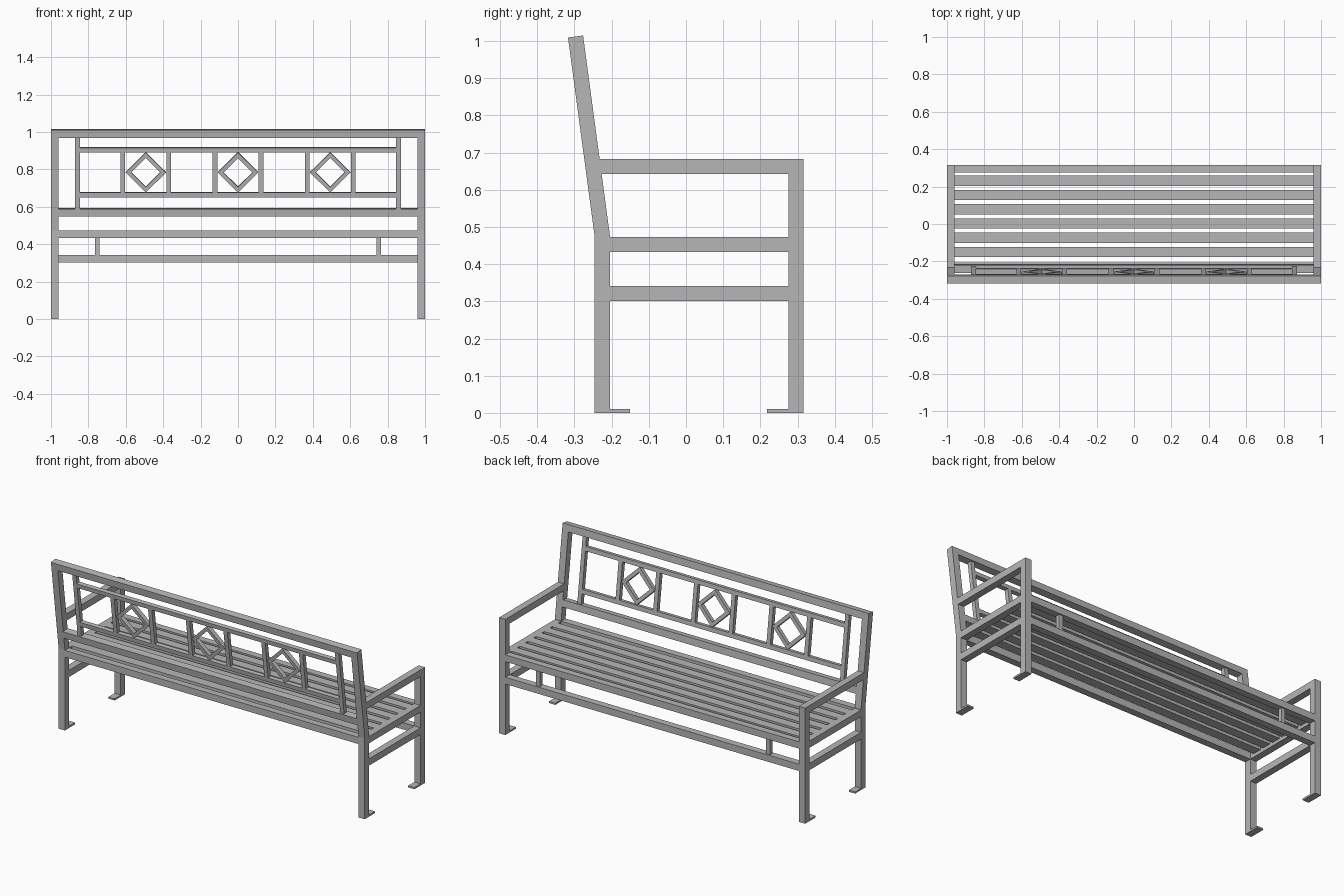
import bpy, bmesh, math
from mathutils import Matrix

cube = bpy.data.objects.get("Cube")
if cube:
    bpy.data.objects.remove(cube, do_unlink=True)

grey = bpy.data.materials.new("grey_metal")
grey.use_nodes = True
colour = (0.47, 0.47, 0.47, 1)
grey.diffuse_color = colour
grey.node_tree.nodes["Principled BSDF"].inputs["Base Color"].default_value = colour

TUBE = 0.041            # heavy square tube
THIN = 0.025            # light square tube
INNER = 1 - TUBE        # inside face of the side frames
LEG_Y = -0.2255         # centre of the rear leg
BEND_Z = 0.478          # height where the rear leg starts to lean
LEAN = math.atan(0.134)
BACK_LEN = 0.539
BACK = Matrix.Translation((0, LEG_Y, BEND_Z)) @ Matrix.Rotation(LEAN, 4, "X")


def finish(name, bm, matrix=None):
    if matrix:
        bm.transform(matrix)
    bmesh.ops.recalc_face_normals(bm, faces=bm.faces)
    mesh = bpy.data.meshes.new(name)
    bm.to_mesh(mesh)
    bm.free()
    mesh.materials.append(grey)
    obj = bpy.data.objects.new(name, mesh)
    bpy.context.collection.objects.link(obj)
    return obj


def box(name, x, y, z, matrix=None):
    """Box given by its (low, high) range on each axis."""
    bm = bmesh.new()
    bmesh.ops.create_cube(bm, size=1)
    for v in bm.verts:
        v.co = [r[0] if c < 0 else r[1] for c, r in zip(v.co, (x, y, z))]
    return finish(name, bm, matrix)


def mid(centre, width):
    return (centre - width / 2, centre + width / 2)


def up(z):
    """Distance along the leaning back for a given height."""
    return (z - BEND_Z) / math.cos(LEAN)


def back_bar(name, x, z, depth=THIN):
    return box(name, x, mid(0, depth), (up(z[0]), up(z[1])), BACK)


def bent_post(name, x):
    """Rear leg that leans backwards above the seat."""
    bm = bmesh.new()
    h = TUBE / 2
    shift = h * math.tan(LEAN / 2)
    top = [BACK @ Matrix.Translation((0, d, BACK_LEN)).to_translation() for d in (h, -h)]
    outline = [(LEG_Y - h, 0), (LEG_Y + h, 0), (LEG_Y + h, BEND_Z + shift),
               (top[0].y, top[0].z), (top[1].y, top[1].z), (LEG_Y - h, BEND_Z - shift)]
    face = bm.faces.new([bm.verts.new((x[0], y, z)) for y, z in outline])
    ext = bmesh.ops.extrude_face_region(bm, geom=[face])
    for v in ext["geom"]:
        if isinstance(v, bmesh.types.BMVert):
            v.co.x = x[1]
    return finish(name, bm)


def diamond(name, x, z, outer, inner):
    """Square ring standing on its corner."""
    bm = bmesh.new()
    loops = []
    for radius, d in ((outer, -THIN / 2), (inner, -THIN / 2), (inner, THIN / 2), (outer, THIN / 2)):
        loops.append([bm.verts.new((x + radius * math.cos(a * math.pi / 2), d,
                                    up(z) + radius * math.sin(a * math.pi / 2))) for a in range(4)])
    for i in range(4):
        p, q = loops[i], loops[(i + 1) % 4]
        for a in range(4):
            b = (a + 1) % 4
            bm.faces.new((p[a], p[b], q[b], q[a]))
    return finish(name, bm, BACK)


REAR = mid(LEG_Y, TUBE)
FRONT = (0.275, 0.316)
SPAN = (-INNER, INNER)
SEAT = (0.433, 0.473)
LOW = (0.301, 0.341)
ARM = (0.643, 0.683)

# Side frames
for side, s in (("right", -1), ("left", 1)):
    x = tuple(sorted((s * INNER, s)))
    bent_post(f"{side}_rear_post", x)
    box(f"{side}_front_leg", x, FRONT, (0, ARM[1]))
    box(f"{side}_rear_foot", x, (REAR[1], -0.15), (0, 0.01))
    box(f"{side}_front_foot", x, (0.218, FRONT[0]), (0, 0.01))
    box(f"{side}_seat_side_rail", x, (REAR[1], FRONT[0]), SEAT)
    box(f"{side}_lower_side_rail", x, (REAR[1], FRONT[0]), LOW)
    box(f"{side}_armrest", x, (-0.236, FRONT[0]), ARM)
    # Short strut under the seat and edge upright of the back panel
    box(f"{side}_strut", mid(s * 0.752, THIN), mid(0.2955, THIN), (LOW[1], SEAT[0]))
    back_bar(f"{side}_panel_edge", mid(s * 0.858, THIN), (0.588, 0.974))

# Seat rails, stretcher and slats
box("front_seat_rail", SPAN, FRONT, SEAT)
box("rear_seat_rail", SPAN, REAR, SEAT)
box("front_stretcher", SPAN, FRONT, LOW)
for i in range(6):
    box(f"seat_slat_{i + 1}", SPAN, mid(0.231 - i * 0.0762, 0.055), (0.453, SEAT[1]))

# Back rest rails
box("top_rail", SPAN, mid(0, TUBE), (BACK_LEN - TUBE, BACK_LEN), BACK)
back_bar("lower_back_rail", SPAN, (0.551, 0.591), TUBE)
back_bar("upper_panel_rail", (-0.846, 0.846), (0.892, 0.917))
back_bar("lower_panel_rail", (-0.846, 0.846), (0.652, 0.677))

# Diamond ornaments between pairs of uprights
for i, x in enumerate((-0.493, 0, 0.493)):
    diamond(f"diamond_{i + 1}", x, 0.7845, 0.108, 0.078)
    for j, s in enumerate((-1, 1)):
        back_bar(f"panel_upright_{i + 1}_{j + 1}", mid(x + s * 0.123, THIN), (0.677, 0.892))
